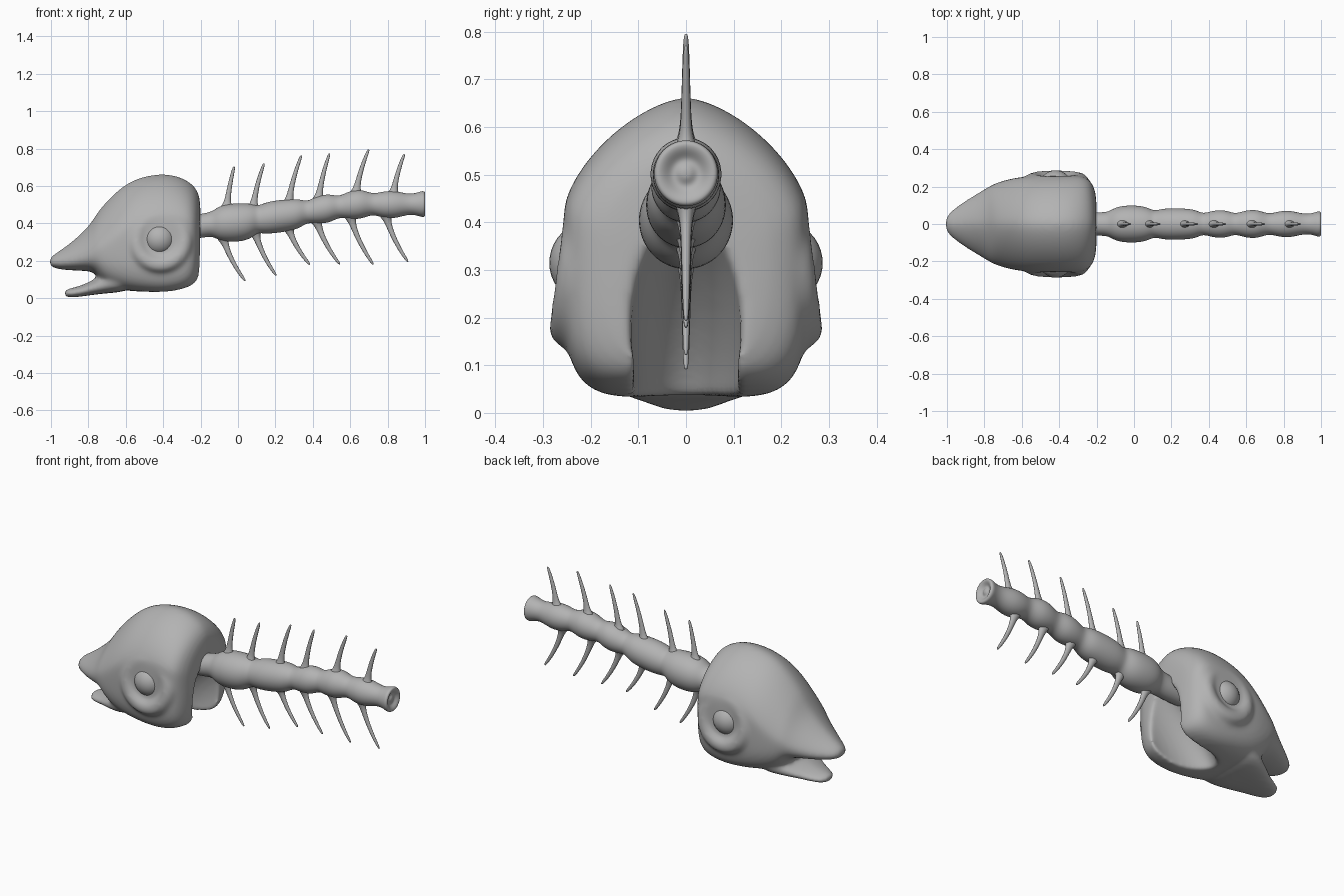
import bpy, bmesh
from math import sin, cos, pi, exp
from mathutils import Vector

cube = bpy.data.objects.get("Cube")
if cube:
    bpy.data.objects.remove(cube)

# One plain bone colour
bone = bpy.data.materials.new("bone_grey")
bone.use_nodes = True
GREY = (0.45, 0.45, 0.45, 1)
bone.diffuse_color = GREY
bone.node_tree.nodes["Principled BSDF"].inputs["Base Color"].default_value = GREY


def loft(bm, rings, closed=False):
    """Skin a list of point rings; cap the ends unless closed."""
    vs = [[bm.verts.new(p) for p in ring] for ring in rings]
    n = len(vs[0])
    pairs = list(zip(vs, vs[1:])) + ([(vs[-1], vs[0])] if closed else [])
    for a, b in pairs:
        for i in range(n):
            j = (i + 1) % n
            bm.faces.new((a[i], a[j], b[j], b[i]))
    if not closed:
        bm.faces.new(vs[0][::-1])
        bm.faces.new(vs[-1])


def finish(bm, name, subdivide=0):
    bmesh.ops.recalc_face_normals(bm, faces=bm.faces)
    for f in bm.faces:
        f.smooth = True
    mesh = bpy.data.meshes.new(name)
    bm.to_mesh(mesh)
    bm.free()
    mesh.materials.append(bone)
    ob = bpy.data.objects.new(name, mesh)
    bpy.context.scene.collection.objects.link(ob)
    if subdivide:
        m = ob.modifiers.new("Subdivide", 'SUBSURF')
        m.levels = m.render_levels = subdivide
    return ob


def power(v, e):
    return abs(v) ** e * (1 if v >= 0 else -1)


def section(x, low, high, half, waist, box, seg=32):
    """Head slice: peaked above the waist, boxy below it."""
    mid = low + (high - low) * waist
    pts = []
    for i in range(seg):
        a = 2 * pi * i / seg
        e = 2 / (1.55 if sin(a) > 0 else box)
        h = high - mid if sin(a) > 0 else mid - low
        pts.append((x, half * power(cos(a), e), mid + h * power(sin(a), e)))
    return pts


# Head: skull, lower jaw and eye rims fused into one soft surface
SKULL = [  # x, bottom, top, half width, waist, boxiness
    (-1.01, .175, .215, .035, .4, 2), (-.98, .157, .238, .072, .4, 2),
    (-.9, .148, .29, .128, .35, 2.2), (-.8, .146, .38, .187, .35, 2.4),
    (-.76, .135, .445, .21, .4, 2.6), (-.725, .075, .495, .225, .45, 2.8),
    (-.64, .045, .583, .248, .52, 3.6), (-.55, .035, .642, .257, .58, 4.5),
    (-.43, .027, .668, .257, .62, 5.5), (-.33, .035, .66, .26, .62, 5.5),
    (-.25, .06, .62, .255, .62, 5), (-.215, .085, .575, .205, .62, 4),
    (-.198, .12, .52, .14, .6, 3)]
JAW = [
    (-.932, .01, .045, .035, .5, 2), (-.9, 0, .052, .072, .5, 2),
    (-.83, .01, .07, .1, .5, 2.4), (-.77, .018, .1, .135, .5, 2.6),
    (-.69, .028, .15, .18, .5, 3), (-.56, .035, .2, .21, .5, 3)]
bm = bmesh.new()
loft(bm, [section(*row) for row in SKULL])
loft(bm, [section(*row) for row in JAW])
for side in (-1, 1):
    rim = []
    for i in range(32):
        a = 2 * pi * i / 32
        ring = []
        for k in range(12):
            b = 2 * pi * k / 12
            r = .127 + .05 * cos(b)
            dz = r * sin(a)
            ring.append((-.415 + r * cos(a),
                         side * (.223 - .13 * dz + .05 * sin(b)), .31 + dz))
        rim.append(ring)
    loft(bm, rim, closed=True)
head = finish(bm, "head", 2)

# Slanted hollow at the back and underside, between the cheeks
bm = bmesh.new()
bmesh.ops.create_uvsphere(bm, u_segments=40, v_segments=24, radius=1)
for v in bm.verts:
    dz = v.co.z * .33
    v.co = (-.23 + v.co.x * .22 + dz * .75, v.co.y * .115, .17 + dz)
hollow = finish(bm, "hollow_cutter")
hollow.hide_render = True

fuse = head.modifiers.new("Fuse", 'REMESH')
fuse.mode, fuse.voxel_size, fuse.use_smooth_shade = 'VOXEL', .011, True
cut = head.modifiers.new("Hollow", 'BOOLEAN')
cut.operation, cut.solver, cut.object = 'DIFFERENCE', 'EXACT', hollow
again = head.modifiers.new("Even", 'REMESH')
again.mode, again.voxel_size, again.use_smooth_shade = 'VOXEL', .01, True
soft = head.modifiers.new("Soften", 'SMOOTH')
soft.factor, soft.iterations = .5, 12
bpy.context.view_layer.update()
baked = bpy.data.meshes.new_from_object(
    head.evaluated_get(bpy.context.evaluated_depsgraph_get()))
head.modifiers.clear()
head.data = baked
baked.name = "head"
baked.materials.clear()
baked.materials.append(bone)
bpy.data.objects.remove(hollow)

# Eyes
for name, side in (("eye_near", -1), ("eye_far", 1)):
    bm = bmesh.new()
    bmesh.ops.create_uvsphere(bm, u_segments=32, v_segments=20, radius=.088)
    bmesh.ops.translate(bm, verts=bm.verts, vec=(-.42, side * .199, .315))
    finish(bm, name)

# Backbone: swelling vertebrae, dished at the tail end
BACKBONE = [  # x, centre height, radius
    (-.42, .36, .05), (-.3, .375, .06), (-.2, .385, .066), (-.14, .397, .066),
    (-.11, .4, .088), (-.06, .402, .105), (.03, .406, .105), (.08, .415, .09),
    (.11, .422, .072), (.16, .43, .09), (.27, .443, .088), (.33, .452, .08),
    (.37, .46, .056), (.42, .472, .076), (.49, .48, .08), (.54, .488, .055),
    (.59, .497, .076), (.66, .503, .083), (.72, .503, .053), (.77, .5, .072),
    (.84, .5, .077), (.91, .502, .054), (.96, .503, .062), (.985, .503, .073),
    (1.002, .503, .068), (.998, .503, .05), (.984, .503, .034),
    (.984, .503, .022), (.992, .503, .01)]
bm = bmesh.new()
loft(bm, [[(x, r * .97 * cos(i * pi / 8), z + r * sin(i * pi / 8))
           for i in range(16)] for x, z, r in BACKBONE])
finish(bm, "backbone", 2)


# Thin curved spines, flared where they leave the backbone
def spine(name, bx, bz, tx, tz):
    base, tip = Vector((bx, 0, bz)), Vector((tx, 0, tz))
    bend = Vector((bx + .25 * (tx - bx), 0, (bz + tz) / 2))
    rings = []
    for k in range(15):
        t = k / 14
        p = base * (1 - t) ** 2 + bend * 2 * t * (1 - t) + tip * t * t
        d = ((bend - base) * (1 - t) + (tip - bend) * t).normalized()
        across = Vector((d.z, 0, -d.x))
        r = .005 + .012 * (1 - t) ** .5 + .026 * exp(-10 * t)
        rings.append([p + across * r * cos(i * pi / 4)
                      + Vector((0, .75 * r * sin(i * pi / 4), 0))
                      for i in range(8)])
    bm = bmesh.new()
    loft(bm, rings)
    finish(bm, name, 1)


UPPER = [(-.06, .48, -.02, .705), (.08, .475, .14, .722),
         (.27, .5, .34, .765), (.43, .52, .49, .775),
         (.63, .555, .7, .797), (.83, .55, .89, .772)]
LOWER = [(-.08, .33, .04, .09), (.09, .36, .205, .12),
         (.27, .38, .385, .178), (.42, .42, .545, .18),
         (.6, .445, .725, .178), (.79, .45, .91, .192)]
for label, group in (("upper", UPPER), ("lower", LOWER)):
    for n, ends in enumerate(group):
        spine(f"{label}_spine_{n + 1}", *ends)
